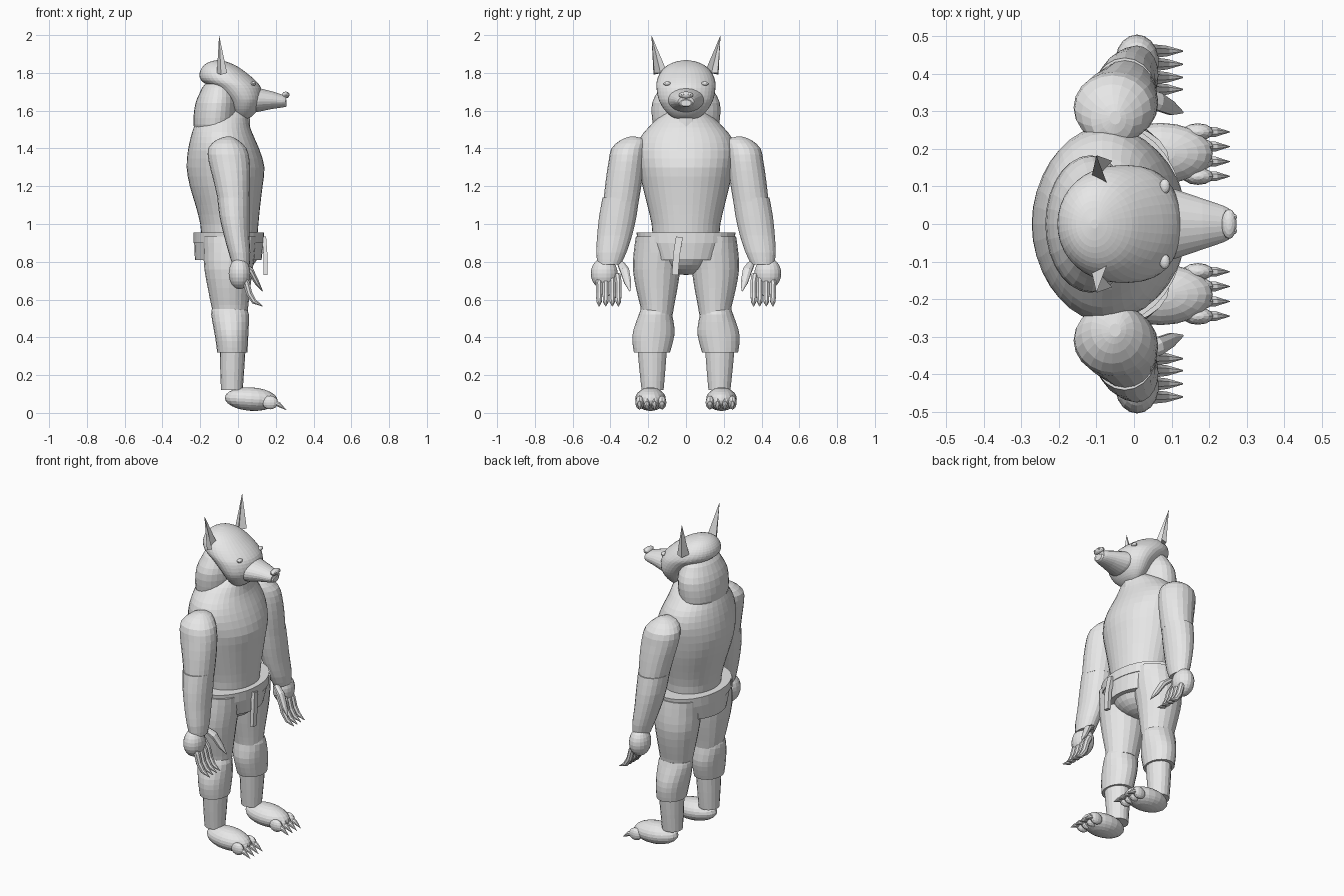
import bpy, bmesh, math
from mathutils import Vector, Matrix

grey = bpy.data.materials.new("plain grey")
grey.diffuse_color = (0.8, 0.8, 0.8, 1)


def finish(name, bm):
    bmesh.ops.recalc_face_normals(bm, faces=bm.faces[:])
    me = bpy.data.meshes.new(name)
    bm.to_mesh(me)
    bm.free()
    me.materials.append(grey)
    ob = bpy.data.objects.new(name, me)
    bpy.context.collection.objects.link(ob)
    return ob


def skin(name, rings):
    bm = bmesh.new()
    vs = [[bm.verts.new(p) for p in r] for r in rings]
    n = len(vs[0])
    for a, b in zip(vs, vs[1:]):
        for i in range(n):
            j = (i + 1) % n
            bm.faces.new((a[i], a[j], b[j], b[i]))
    bm.faces.new(vs[0])
    bm.faces.new(vs[-1])
    return finish(name, bm)


def spline(keys, steps):
    """Catmull-Rom interpolation of a list of tuples."""
    k = [Vector(v) for v in keys]
    k = [k[0]] + k + [k[-1]]
    out = []
    for i in range(1, len(k) - 2):
        a, b, c, d = k[i - 1:i + 3]
        for s in range(steps):
            t = s / steps
            out.append(0.5 * (2 * b + (c - a) * t + (2 * a - 5 * b + 4 * c - d) * t * t
                              + (3 * b - a - 3 * c + d) * t ** 3))
    return out + [k[-2]]


def loft(name, keys, n=24, steps=3, side=1):
    """Oval cross-sections given as (z, back x, front x, inner y, outer y)."""
    rings = []
    for z, x0, x1, y0, y1 in spline(keys, steps):
        rings.append([((x0 + x1) / 2 + (x1 - x0) / 2 * math.cos(2 * math.pi * i / n),
                       side * ((y0 + y1) / 2 + (y1 - y0) / 2 * math.sin(2 * math.pi * i / n)), z)
                      for i in range(n)])
    return skin(name, rings)


def centred(name, keys, **kw):
    """Loft symmetric about y = 0, sections as (z, back x, front x, half width)."""
    return loft(name, [(z, a, b, -h, h) for z, a, b, h in keys], **kw)


def ball(name, c, r, u=20, v=12, tilt=0):
    bm = bmesh.new()
    m = Matrix.Translation(c) @ Matrix.Rotation(tilt, 4, 'Y') @ Matrix.Diagonal((*r, 1))
    bmesh.ops.create_uvsphere(bm, u_segments=u, v_segments=v, radius=1, matrix=m)
    return finish(name, bm)


def tube(name, pts, radii, n=8, flat=1.0):
    """Tapered tube along a path; flat squashes it across the path."""
    pts = [Vector(p) for p in pts]
    rings = []
    for i, p in enumerate(pts):
        d = (pts[min(i + 1, len(pts) - 1)] - pts[max(i - 1, 0)]).normalized()
        u = (Vector((0, 1, 0)) - d * d.y).normalized()
        w = d.cross(u)
        rings.append([p + radii[i] * (u * math.cos(2 * math.pi * (k + .5) / n)
                                      + w * flat * math.sin(2 * math.pi * (k + .5) / n))
                      for k in range(n)])
    return skin(name, rings)


# Torso and neck
centred("torso", [(.90, -.19, .10, .175), (1.0, -.20, .108, .182), (1.1, -.225, .118, .205),
                  (1.2, -.255, .13, .23), (1.3, -.272, .14, .25), (1.39, -.265, .115, .26),
                  (1.46, -.25, .085, .24), (1.51, -.235, .065, .20), (1.56, -.215, .055, .15),
                  (1.60, -.18, .05, .09)], n=36, steps=2)
centred("neck", [(1.48, -.15, .065, .085), (1.62, -.12, .06, .085)], n=16, steps=1)

# Mane hood behind the head
centred("mane", [(1.485, -.20, -.04, .12), (1.50, -.23, -.02, .165), (1.56, -.236, -.005, .18),
                 (1.64, -.225, .0, .18), (1.70, -.20, -.01, .15), (1.74, -.175, -.03, .12),
                 (1.76, -.13, -.05, .06)], n=28, steps=2)

# Head
centred("head", [(1.555, .01, .05, .055), (1.575, -.02, .08, .085), (1.61, -.045, .108, .118),
                 (1.66, -.075, .128, .145), (1.72, -.14, .122, .156), (1.76, -.195, .092, .154),
                 (1.80, -.203, .045, .137), (1.835, -.185, -.005, .105), (1.857, -.155, -.055, .062),
                 (1.867, -.115, -.095, .012)], n=36, steps=3)

# Muzzle, mouth tip, nose
tube("muzzle", [(.06, 0, 1.657), (.11, 0, 1.657), (.18, 0, 1.655), (.235, 0, 1.650), (.252, 0, 1.648)],
     [.099, .093, .069, .05, .042], n=24, flat=.68)
tube("mouth_tip", [(.25, 0, 1.64), (.258, 0, 1.64)], [.036, .028], n=16, flat=.6)
ball("nose", (.253, 0, 1.683), (.02, .04, .018), 14, 8)
for x in (-.018, .018):
    ball("nostril", (.268, x, 1.685), (.006, .009, .007), 8, 6)

# Pelvis, belt and skirt
ball("pelvis", (-.04, 0, .87), (.155, .16, .14), 24, 14)
centred("skirt", [(.81, -.228, .125, .20), (.90, -.232, .135, .245), (.925, -.232, .135, .255)], n=32, steps=1)
centred("belt", [(.90, -.235, .138, .255), (.955, -.235, .138, .262)], n=32, steps=1)
tube("belt_strap", [(.138, -.035, .93), (.145, -.05, .84), (.145, -.058, .73)],
     [.026, .025, .024], n=4, flat=.6)

for s, tag in ((1, "left"), (-1, "right")):
    # Ear: hollow faced spike
    bm = bmesh.new()
    tip = bm.verts.new((-.10, s * .183, 2.0))
    base = [bm.verts.new((x, s * y, z)) for x, y, z in
            ((-.068, .098, 1.80), (-.088, .135, 1.80), (-.058, .168, 1.80),
             (-.09, .172, 1.79), (-.112, .13, 1.80))]
    for i in range(5):
        bm.faces.new((base[i], base[(i + 1) % 5], tip))
    bm.faces.new(base)
    finish(tag + "_ear", bm)

    # Eye with lid
    ball(tag + "_eye", (.082, s * .10, 1.743), (.014, .02, .011), 12, 8)

    # Arm
    loft(tag + "_upper_arm", [(1.462, -.065, -.035, .265, .30), (1.445, -.115, .0, .215, .345),
                              (1.40, -.158, .045, .213, .395), (1.33, -.155, .062, .22, .41),
                              (1.23, -.13, .064, .232, .425), (1.12, -.105, .06, .25, .437)],
         n=20, steps=2, side=s)
    loft(tag + "_forearm", [(1.14, -.11, .06, .248, .442), (1.04, -.098, .06, .262, .46),
                            (.94, -.075, .06, .285, .47), (.85, -.05, .065, .315, .475),
                            (.785, -.03, .062, .345, .468)], n=20, steps=2, side=s)

    # Hand, curved fingers with claws, thumb
    ball(tag + "_hand", (.008, s * .433, .738), (.058, .071, .083), 18, 12)
    for y in (.46, .425, .39, .358):
        h = y * .9 + .043
        tube(tag + "_finger", [(.02, s * h, .73), (.045, s * y, .685), (.06, s * y, .63),
                               (.085, s * y, .59), (.13, s * y, .565)],
             [.02, .019, .018, .015, .002], n=8)
    tube(tag + "_thumb", [(.02, s * .345, .79), (.065, s * .325, .755), (.10, s * .308, .69),
                          (.13, s * .297, .645)], [.02, .026, .02, .003], n=8, flat=.7)

    # Trouser leg: thigh and calf
    loft(tag + "_thigh", [(.935, -.185, .095, .06, .265), (.85, -.183, .09, .02, .277),
                          (.76, -.178, .078, .03, .281), (.66, -.16, .065, .045, .265),
                          (.57, -.142, .055, .062, .243), (.52, -.13, .05, .07, .235)],
         n=20, steps=2, side=s)
    loft(tag + "_trouser_calf", [(.55, -.138, .045, .08, .24), (.52, -.142, .058, .073, .25),
                                 (.44, -.128, .056, .06, .278), (.38, -.118, .053, .068, .284),
                                 (.32, -.11, .05, .085, .276)], n=20, steps=2, side=s)

    # Shin
    loft(tag + "_shin", [(.34, -.096, .04, .10, .258), (.23, -.094, .033, .108, .248),
                         (.12, -.09, .025, .118, .236)], n=18, steps=2, side=s)

    # Foot, toes and claws
    ball(tag + "_foot", (.07, s * .188, .073), (.14, .081, .062), 20, 12, tilt=.06)
    for y in (.245, .206, .166, .127):
        ball(tag + "_toe", (.17, s * y, .055), (.042, .023, .036), 12, 8)
        tube(tag + "_toe_claw", [(.19, s * y, .055), (.215, s * y, .045), (.255, s * y, .016)],
             [.014, .014, .001], n=8)
